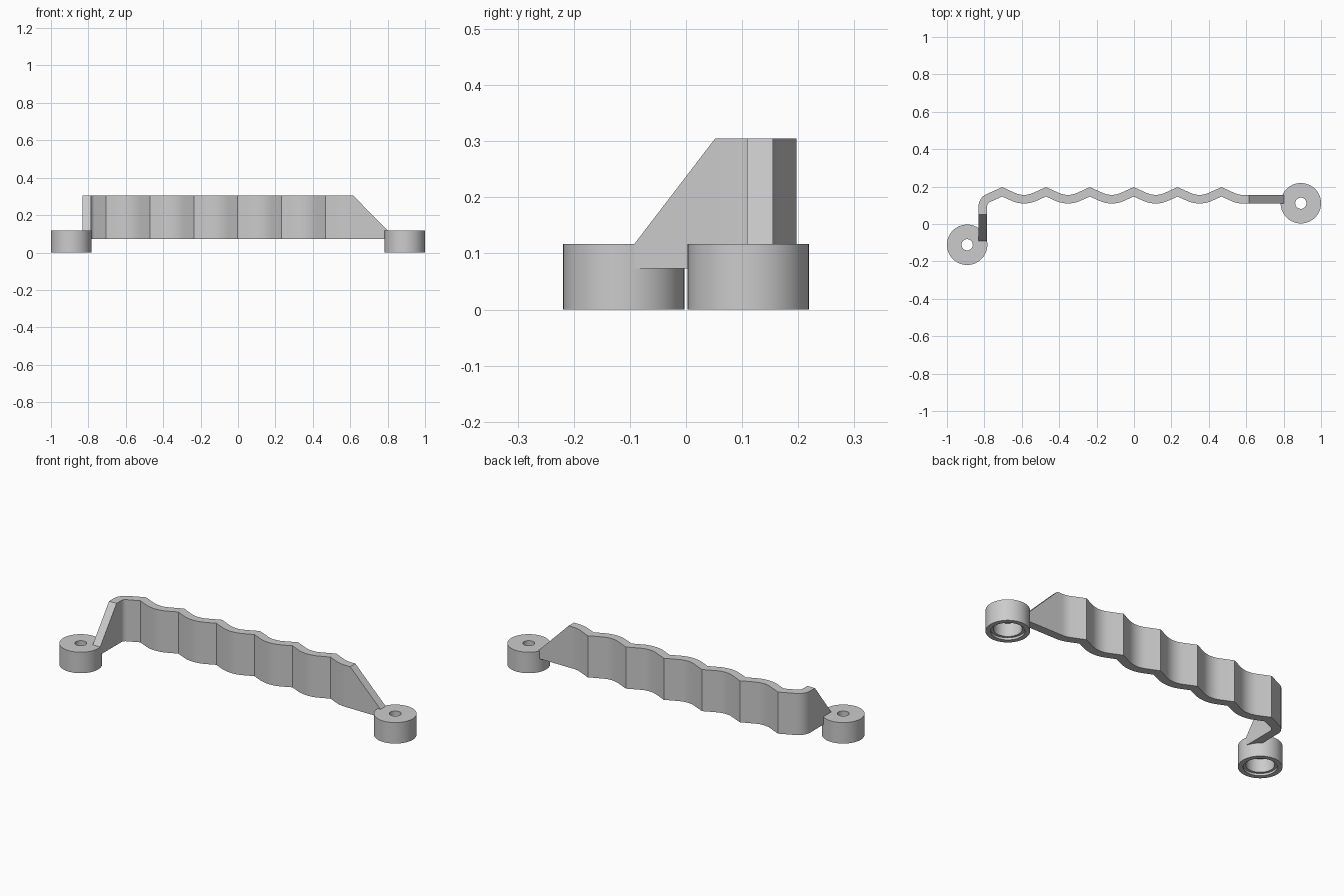
import bpy, bmesh, math
from mathutils import Vector

if "Cube" in bpy.data.objects:
    bpy.data.objects.remove(bpy.data.objects["Cube"])

grey = bpy.data.materials.new("plain grey")
grey.use_nodes = True
grey.diffuse_color = (0.6, 0.6, 0.6, 1)
grey.node_tree.nodes["Principled BSDF"].inputs["Base Color"].default_value = (0.6, 0.6, 0.6, 1)


def finish(name, bm, location=(0, 0, 0)):
    bmesh.ops.recalc_face_normals(bm, faces=bm.faces)
    mesh = bpy.data.meshes.new(name)
    bm.to_mesh(mesh)
    bm.free()
    mesh.materials.append(grey)
    obj = bpy.data.objects.new(name, mesh)
    obj.location = location
    bpy.context.collection.objects.link(obj)
    bpy.ops.object.select_all(action='DESELECT')
    obj.select_set(True)
    bpy.context.view_layer.objects.active = obj
    bpy.ops.object.shade_smooth_by_angle(angle=math.radians(25))
    return obj


def fillet(a, b, c, radius, steps=8):
    """Points of an arc that rounds the corner b between a and c."""
    u, v = (a - b).normalized(), (c - b).normalized()
    half = u.angle(v) / 2
    centre = b + (u + v).normalized() * radius / math.sin(half)
    start = b + u * radius / math.tan(half) - centre
    end = b + v * radius / math.tan(half) - centre
    sweep = start.angle(end)
    return [centre + (start * math.sin((1 - i / steps) * sweep)
                      + end * math.sin(i / steps * sweep)) / math.sin(sweep)
            for i in range(steps + 1)]


# Wavy handle: corner points as (x, y, rounding radius)
THICK, Z_LOW, Z_END, Z_TOP = 0.046, 0.073, 0.117, 0.305
PEAK_Y, FLAT_Y, SLOPE, PITCH, FIRST = 0.172, 0.132, 0.45, 0.2345, -0.705
ARM_X = -0.8085
corners = [(ARM_X, -0.092, 0), (ARM_X, 0.052, 0),
           (ARM_X, PEAK_Y - SLOPE * (FIRST - ARM_X), 0.05)]
for i in range(6):
    x = FIRST + i * PITCH
    corners.append((x, PEAK_Y, 0))
    if i < 5:
        corners.append((x + PITCH / 2, PEAK_Y - SLOPE * PITCH / 2, 0.139))
corners += [(x + (PEAK_Y - FLAT_Y) / SLOPE, FLAT_Y, 0.139),
            (0.615, FLAT_Y, 0), (0.802, FLAT_Y, 0)]

path = []
pts = [Vector(c[:2]) for c in corners]
for i, (p, c) in enumerate(zip(pts, corners)):
    path += fillet(pts[i - 1], p, pts[i + 1], c[2]) if c[2] else [p]

# Sweep a rectangular section with mitred corners; both ends ramp down
bm = bmesh.new()
rings = []
last = len(path) - 1
for i, p in enumerate(path):
    d_in = (p - path[i - 1]).normalized() if i else (path[1] - p).normalized()
    d_out = (path[i + 1] - p).normalized() if i < last else d_in
    tangent = (d_in + d_out).normalized()
    side = Vector((-tangent.y, tangent.x)) * (THICK / 2 / tangent.dot(d_in))
    top = Z_END if i in (0, last) else Z_TOP
    rings.append([bm.verts.new((*q, z)) for q, z in
                  ((p + side, Z_LOW), (p - side, Z_LOW), (p - side, top), (p + side, top))])
for r, s in zip(rings, rings[1:]):
    for k in range(4):
        bm.faces.new((r[k], r[(k + 1) % 4], s[(k + 1) % 4], s[k]))
bm.faces.new(rings[0])
bm.faces.new(rings[-1])
finish("wavy_handle", bm)


# Mounting feet: lathed ring with screw hole and stepped recess underneath
PROFILE = [(0.108, 0), (0.108, 0.117), (0.03, 0.117), (0.03, 0.085),
           (0.07, 0.085), (0.07, 0.012), (0.083, 0.012), (0.083, 0)]


def foot(name, x, y, segments=64):
    bm = bmesh.new()
    loops = [[bm.verts.new((r * math.cos(a), r * math.sin(a), z)) for r, z in PROFILE]
             for a in (2 * math.pi * i / segments for i in range(segments))]
    n = len(PROFILE)
    for i in range(segments):
        a, b = loops[i], loops[(i + 1) % segments]
        for k in range(n):
            bm.faces.new((a[k], b[k], b[(k + 1) % n], a[(k + 1) % n]))
    finish(name, bm, (x, y, 0))


foot("right_foot", -0.892, -0.111)
foot("left_foot", 0.892, 0.111)
